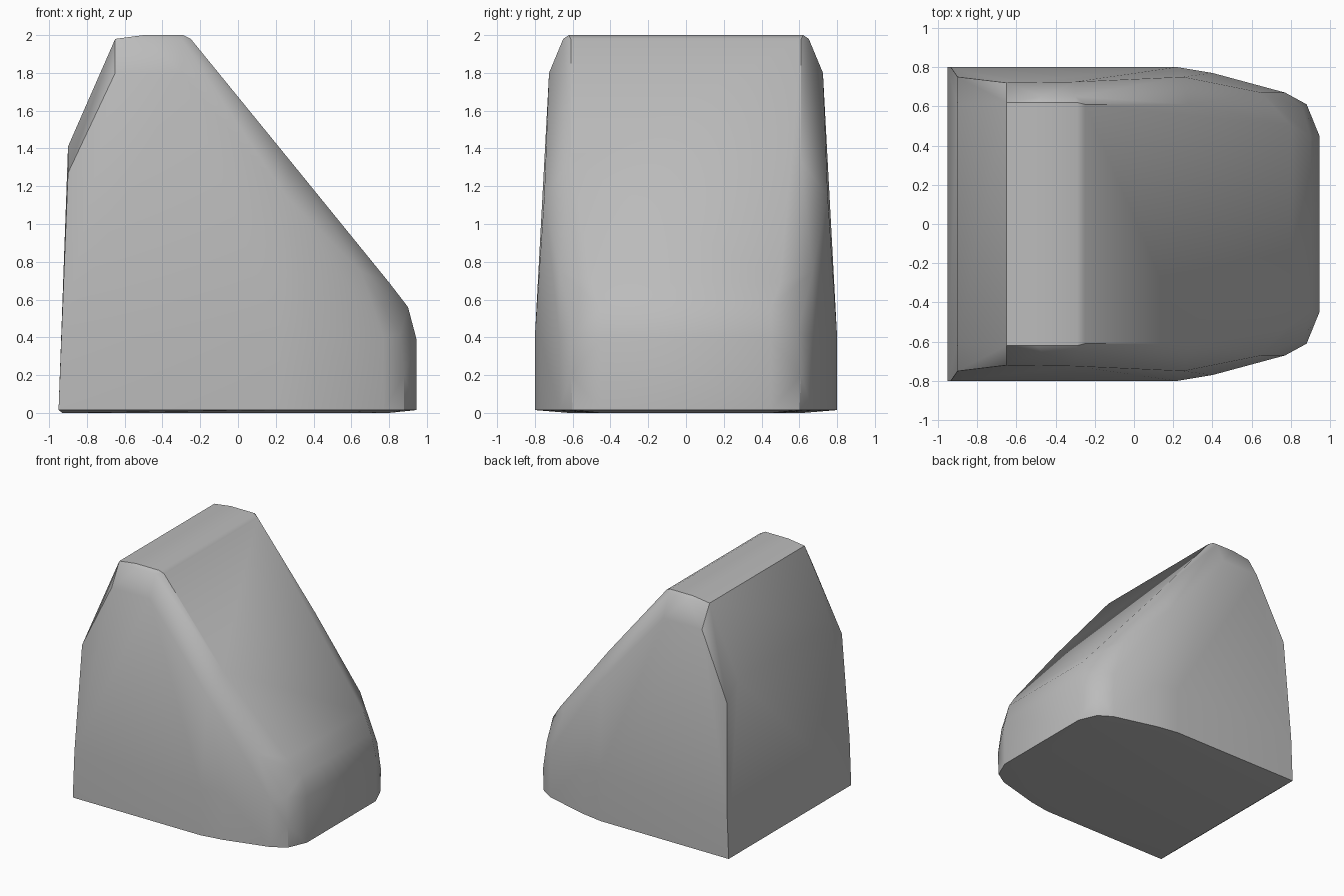
import bpy, bmesh
from math import radians

default = bpy.data.objects.get("Cube")
if default:
    bpy.data.objects.remove(default, do_unlink=True)

# Material
grey = bpy.data.materials.new("plain_grey")
grey.use_nodes = True
colour = (0.5, 0.5, 0.5, 1)
grey.diffuse_color = colour
grey.node_tree.nodes["Principled BSDF"].inputs["Base Color"].default_value = colour

# Half outlines of the wedge, mirrored across y
floor = [(-.93, .62, 0), (.8, .45, 0)]
base = [(x, y, .015) for x, y in
        [(-.95, .8), (.22, .8), (.4, .77), (.77, .67), (.88, .6), (.945, .45)]]
waist = [(-.935, .8, .4), (.22, .8, .4), (.4, .77, .4), (.77, .67, .4),
         (.88, .61, .2), (.86, .59, .42), (.945, .45, .39)]
slope = [(.9, .45, .56), (.8, .5, .69), (.28, .61, 1.33),
         (.65, .67, .75), (.25, .75, 1.15)]
back = [(-.9, .61, 1.41), (-.9, .75, 1.27)]
shoulder = [(-.65, .72, 1.8), (-.3, .725, 1.8)]
crown = [(-.65, .62, 1.98), (-.5, .62, 2), (-.29, .62, 2), (-.25, .61, 1.98),
         (-.47, .65, 1.98), (-.3, .65, 1.98)]

# Wedge body as one closed convex shell
bm = bmesh.new()
for x, y, z in floor + base + waist + slope + back + shoulder + crown:
    for side in (1, -1):
        bm.verts.new((x, side * y, z))
hull = bmesh.ops.convex_hull(bm, input=bm.verts)
loose = [v for v in bm.verts if not v.link_faces]
bmesh.ops.delete(bm, geom=loose, context="VERTS")
bmesh.ops.dissolve_limit(bm, angle_limit=radians(1), verts=bm.verts, edges=bm.edges)
bmesh.ops.recalc_face_normals(bm, faces=bm.faces)
mesh = bpy.data.meshes.new("wedge_body")
bm.to_mesh(mesh)
bm.free()
mesh.materials.append(grey)
body = bpy.data.objects.new("wedge_body", mesh)
bpy.context.collection.objects.link(body)

# Smooth the soft corners, keep the hard edges
bpy.ops.object.select_all(action="DESELECT")
body.select_set(True)
bpy.context.view_layer.objects.active = body
bpy.ops.object.shade_smooth_by_angle(angle=radians(30))
